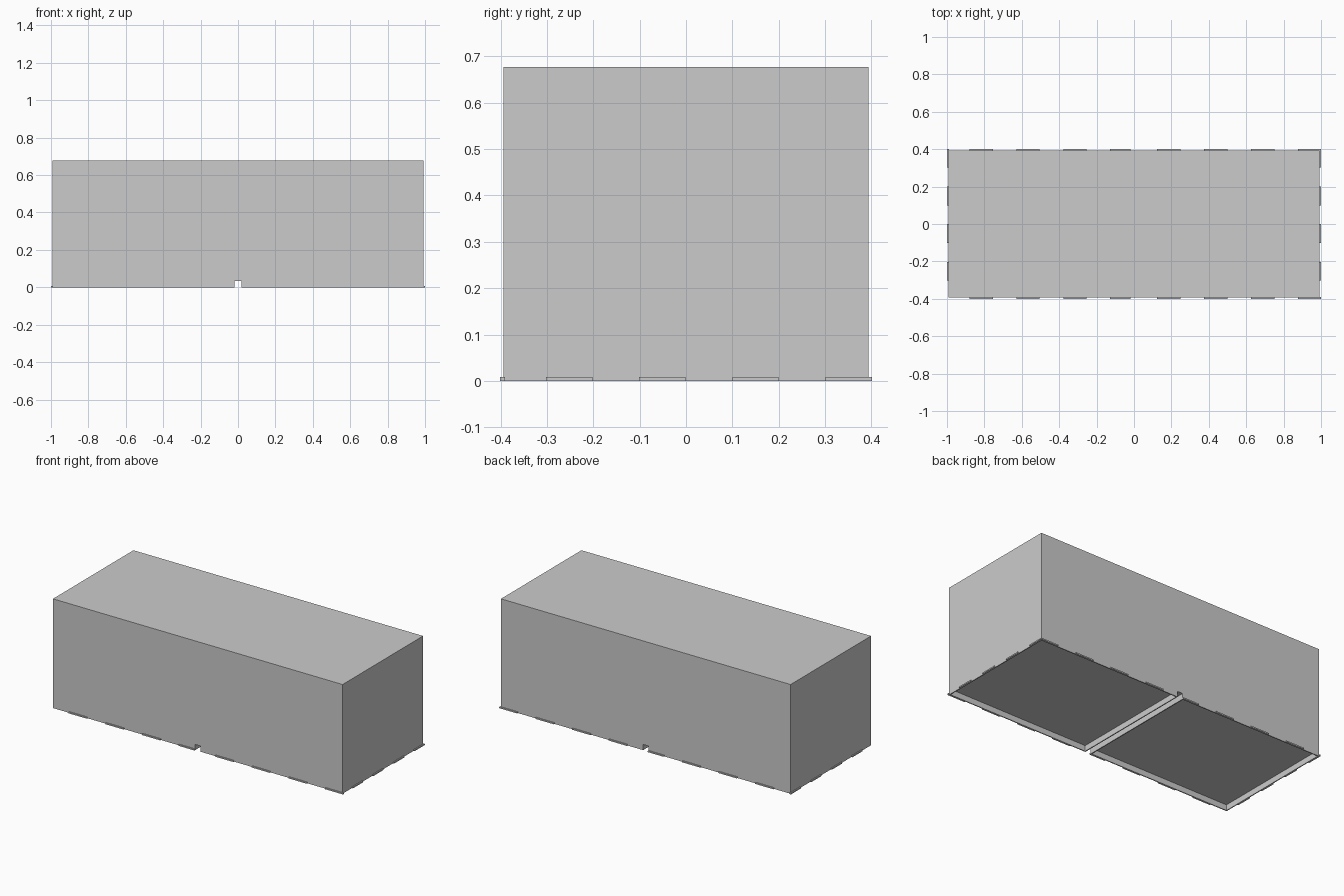
import bpy, bmesh
from mathutils import Matrix, Vector

if "Cube" in bpy.data.objects:
    bpy.data.objects.remove(bpy.data.objects["Cube"])

HX, HY, H = 0.993, 0.394, 0.677      # half sizes and height of the body
GAP, DEPTH, WALL = 0.018, 0.035, 0.006
TAB, TAB_H = 0.007, 0.008


def boxes(name, bounds):
    """One object made of axis-aligned boxes (x0, x1, y0, y1, z0, z1)."""
    bm = bmesh.new()
    for x0, x1, y0, y1, z0, z1 in bounds:
        centre = Vector(((x0 + x1) / 2, (y0 + y1) / 2, (z0 + z1) / 2))
        size = Matrix.Diagonal((x1 - x0, y1 - y0, z1 - z0, 1))
        bmesh.ops.create_cube(bm, size=1, matrix=Matrix.Translation(centre) @ size)
    mesh = bpy.data.meshes.new(name)
    bm.to_mesh(mesh)
    bm.free()
    obj = bpy.data.objects.new(name, mesh)
    bpy.context.collection.objects.link(obj)
    return obj


# Main block
body = boxes("body", [(-HX, HX, -HY, HY, 0, H)])

# Underside: two shallow pockets and a through channel between them
iy = HY - WALL
recess = boxes("underside_cutter", [
    (-HX + WALL, -GAP - WALL, -iy, iy, -0.05, DEPTH),
    (GAP + WALL, HX - WALL, -iy, iy, -0.05, DEPTH),
    (-GAP, GAP, -HY - 0.05, HY + 0.05, -0.05, DEPTH),
])
recess.hide_render = True
recess.hide_set(True)
cut = body.modifiers.new("underside", 'BOOLEAN')
cut.operation = 'DIFFERENCE'
cut.solver = 'EXACT'
cut.object = recess

# Locating tabs along the front and back edges
long_tabs = []
for i in range(8):
    x0 = -0.88 + 0.251 * i
    x1 = min(x0 + 0.125, HX + TAB)
    if x0 < 0 < x1 + GAP:
        x1 = -GAP
    for s in (-1, 1):
        ya, yb = sorted((s * (HY - 0.003), s * (HY + TAB)))
        long_tabs.append((x0, x1, ya, yb, 0, TAB_H))
boxes("front_and_back_tabs", long_tabs)

# Locating tabs along both ends
end_tabs = []
for i in range(4):
    y0 = -0.302 + 0.201 * i
    for s in (-1, 1):
        xa, xb = sorted((s * (HX - 0.003), s * (HX + TAB)))
        end_tabs.append((xa, xb, y0, min(y0 + 0.1, HY + TAB), 0, TAB_H))
boxes("end_tabs", end_tabs)
